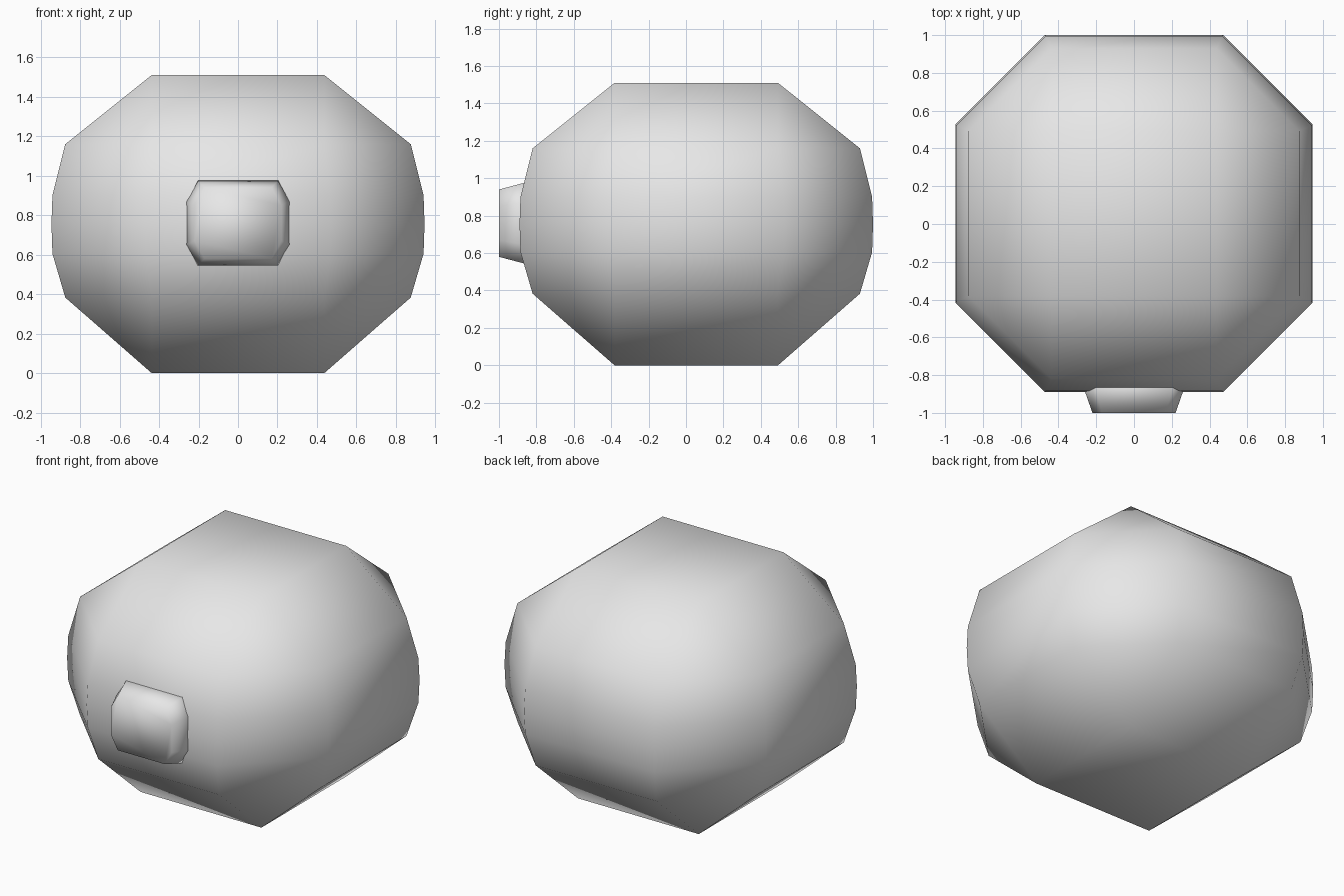
import bpy, bmesh
from mathutils import Matrix

cube = bpy.data.objects.get("Cube")
if cube:
    bpy.data.objects.remove(cube, do_unlink=True)

grey = bpy.data.materials.new("light_grey")
grey.use_nodes = True
grey.diffuse_color = (0.8, 0.8, 0.8, 1)
grey.node_tree.nodes["Principled BSDF"].inputs["Base Color"].default_value = (0.8, 0.8, 0.8, 1)


def octagon(ax, bx, ay, by):
    """Eight corners: long sides at +-bx / +-by, narrowed to +-ax / +-ay."""
    return [(bx, -ay), (bx, ay), (ax, by), (-ax, by),
            (-bx, ay), (-bx, -ay), (-ax, -by), (ax, -by)]


def loft(name, rings, matrix):
    """Skin a stack of (height, corners) rings, cap both ends, shade smooth."""
    bm = bmesh.new()
    loops = [[bm.verts.new((x, y, h)) for x, y in pts] for h, pts in rings]
    for low, high in zip(loops, loops[1:]):
        for i in range(8):
            j = (i + 1) % 8
            bm.faces.new((low[i], low[j], high[j], high[i]))
    bm.faces.new(loops[0][::-1])
    bm.faces.new(loops[-1])
    # Square end rings have paired corners, which merge here
    bmesh.ops.remove_doubles(bm, verts=bm.verts, dist=0.0005)
    bmesh.ops.transform(bm, matrix=matrix, verts=bm.verts)
    bmesh.ops.recalc_face_normals(bm, faces=bm.faces)
    for f in bm.faces:
        f.smooth = True
    mesh = bpy.data.meshes.new(name)
    bm.to_mesh(mesh)
    bm.free()
    mesh.materials.append(grey)
    obj = bpy.data.objects.new(name, mesh)
    bpy.context.collection.objects.link(obj)
    return obj


# Rounded body: square top and bottom, octagonal rings between
profile = [(0.0, 0.437, 0.437), (0.383, 0.437, 0.875), (0.605, 0.467, 0.94),
           (0.755, 0.472, 0.945), (0.9, 0.467, 0.94), (1.16, 0.437, 0.875),
           (1.51, 0.437, 0.437)]
loft("body", [(z, octagon(a, b, a, b)) for z, a, b in profile],
     Matrix.Translation((0, 0.055, 0)))

# Nose: tapered eight-sided block on the front, sunk into the body
nose_rings = [(0.80, octagon(0.22, 0.29, 0.125, 0.233)),
              (1.00, octagon(0.17, 0.22, 0.09, 0.18))]
loft("nose", nose_rings,
     Matrix.Translation((0, 0, 0.76)) @ Matrix.Rotation(1.5707963, 4, 'X'))
